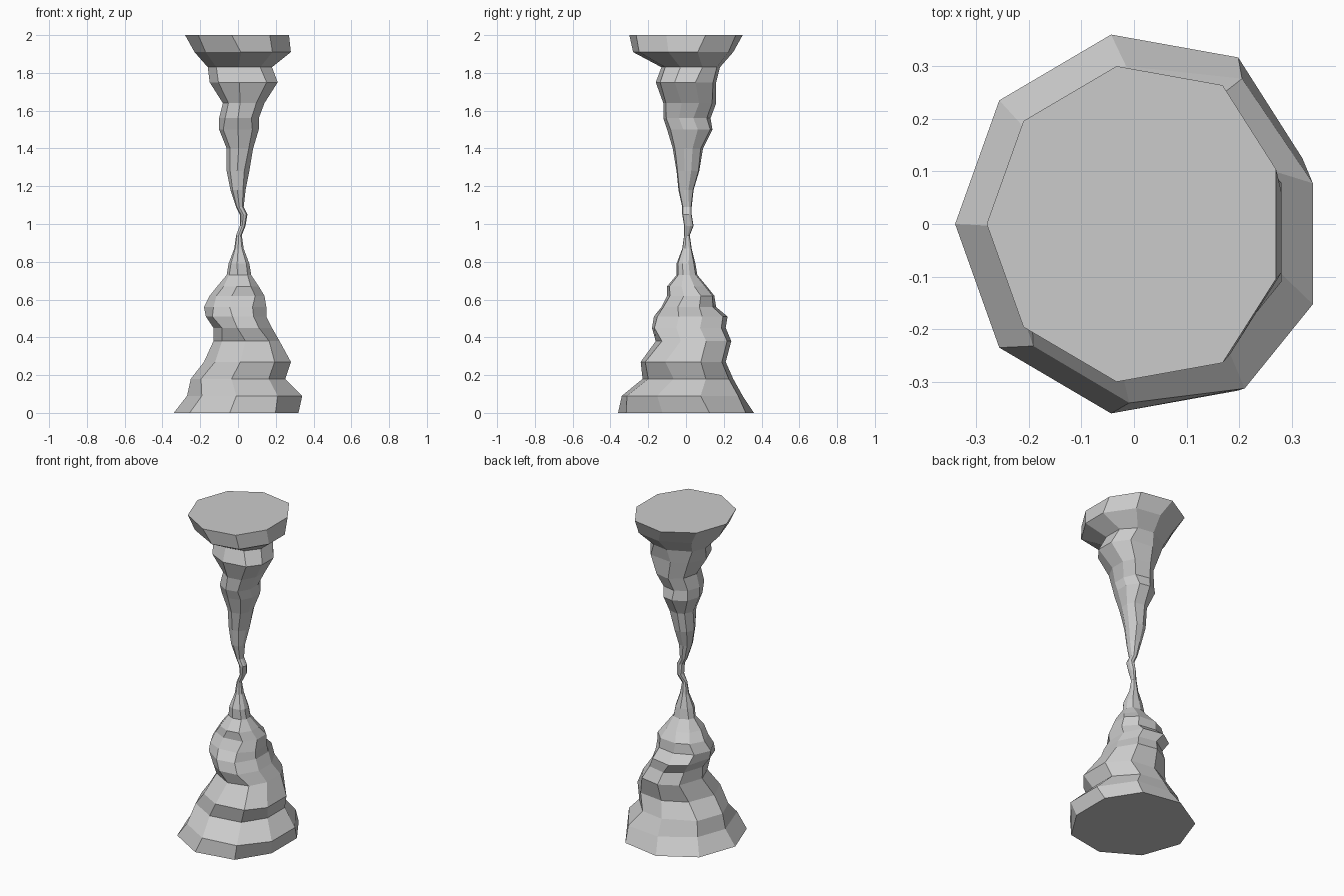
import bpy
import bmesh
import random
from math import cos, sin, radians

cube = bpy.data.objects.get("Cube")
if cube:
    bpy.data.objects.remove(cube, do_unlink=True)

rng = random.Random(4)
SIDES = 9

# Rock profile in hundredths: height, left, right, front, back
RINGS = [
    (0, -34, 32, -36, 36), (9, -27, 34, -34, 30), (18, -25, 25, -23, 25),
    (27, -18, 28, -24, 21), (38, -13, 22, -16, 24), (45, -13, 18, -18, 21),
    (51, -17, 15, -17, 22), (56, -18, 15, -13, 16), (62, -15, 14, -10, 15),
    (67, -11, 11, -10, 11), (73, -6, 7, -5, 6), (79, -5, 6, -5, 5),
    (87, -2, 3, -2, 3), (94, -1, 2, -1, 2), (99, 1, 4, -1, 4),
    (105, 1, 5, -2, 3), (109, -1, 3, -2, 3), (118, -4, 4, -4, 4),
    (128, -6, 6, -5, 7), (140, -6, 8, -7, 9), (150, -10, 11, -10, 14),
    (156, -10, 11, -12, 13), (164, -8, 14, -12, 16), (175, -15, 21, -16, 16),
    (183, -16, 18, -13, 18), (191, -23, 28, -28, 25), (200, -28, 27, -30, 30),
]


def fit(values, low, high):
    """Stretch the values so that they span low to high."""
    start, end = min(values), max(values)
    return [low + (v - start) * (high - low) / (end - start) for v in values]


def add_ring(bm, row, wobble):
    """Add one level, slightly uneven ring of vertices."""
    z, left, right, front, back = (value / 100 for value in row)
    angles = [radians(180 + 360 * i / SIDES + rng.uniform(-wobble, wobble))
              for i in range(SIDES)]
    xs = fit([min(cos(a), 0.84) for a in angles], left, right)
    ys = fit([sin(a) for a in angles], front, back)
    return [bm.verts.new((x, y, z)) for x, y in zip(xs, ys)]


def make_material(name, colour):
    material = bpy.data.materials.new(name)
    material.use_nodes = True
    material.diffuse_color = colour
    shader = next(node for node in material.node_tree.nodes
                  if node.type == 'BSDF_PRINCIPLED')
    shader.inputs["Base Color"].default_value = colour
    return material


# Rock column: rings joined by flat quads, closed at both ends
bm = bmesh.new()
last = len(RINGS) - 1
rings = [add_ring(bm, row, 0 if i in (0, last) else 5)
         for i, row in enumerate(RINGS)]
for lower, upper in zip(rings, rings[1:]):
    for i in range(SIDES):
        j = (i + 1) % SIDES
        bm.faces.new((lower[i], lower[j], upper[j], upper[i]))
bm.faces.new(list(reversed(rings[0])))
bm.faces.new(rings[-1])
bmesh.ops.recalc_face_normals(bm, faces=bm.faces[:])

mesh = bpy.data.meshes.new("rock_column")
bm.to_mesh(mesh)
bm.free()
mesh.materials.append(make_material("grey stone", (0.6, 0.6, 0.6, 1)))
column = bpy.data.objects.new("rock_column", mesh)
bpy.context.scene.collection.objects.link(column)
